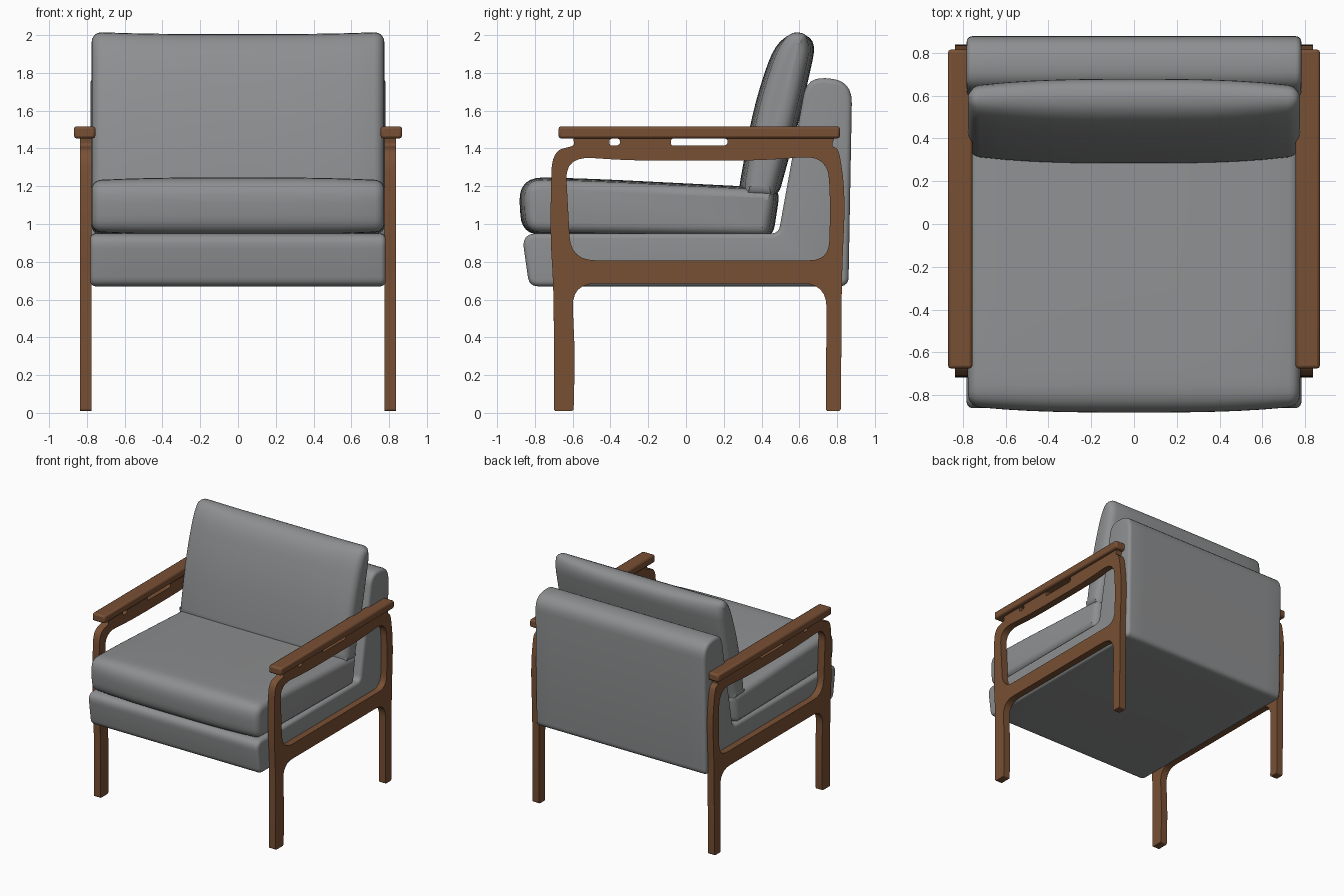
import bpy, bmesh
from mathutils import Vector

cube = bpy.data.objects.get("Cube")
if cube:
    bpy.data.objects.remove(cube, do_unlink=True)


def material(name, rgb):
    m = bpy.data.materials.new(name)
    m.use_nodes = True
    m.diffuse_color = (*rgb, 1)
    bsdf = m.node_tree.nodes["Principled BSDF"]
    bsdf.inputs["Base Color"].default_value = (*rgb, 1)
    bsdf.inputs["Roughness"].default_value = 0.7
    return m


fabric = material("grey fabric", (0.27, 0.275, 0.28))
wood = material("walnut wood", (0.19, 0.08, 0.035))


def fillet(corners, steps=6):
    """Round the corners of a closed outline given as (y, z, radius)."""
    out = []
    n = len(corners)
    for i, (y, z, r) in enumerate(corners):
        p = Vector((y, z))
        a = Vector(corners[i - 1][:2]) - p
        b = Vector(corners[(i + 1) % n][:2]) - p
        a = p + a.normalized() * min(r, a.length * 0.48)
        b = p + b.normalized() * min(r, b.length * 0.48)
        for k in range(steps + 1):
            t = k / steps
            out.append(a * (1 - t) ** 2 + p * 2 * t * (1 - t) + b * t * t)
    return out


def finish(name, bm, mat, angle):
    bmesh.ops.recalc_face_normals(bm, faces=bm.faces)
    me = bpy.data.meshes.new(name)
    bm.to_mesh(me)
    bm.free()
    me.materials.append(mat)
    ob = bpy.data.objects.new(name, me)
    bpy.context.collection.objects.link(ob)
    bpy.ops.object.select_all(action="DESELECT")
    ob.select_set(True)
    bpy.context.view_layer.objects.active = ob
    bpy.ops.object.shade_smooth_by_angle(angle=angle)
    return ob


def upholstery(name, corners, half, soft, bulge=(0, 0)):
    """Loft a counter-clockwise side outline across x with soft, crowned ends."""
    pts = fillet(corners)
    n = len(pts)
    normals = []
    for i in range(n):
        d = pts[(i + 1) % n] - pts[i - 1]
        normals.append(Vector((d.y, -d.x)).normalized())
    # stations: quarter-round ends and an even middle
    ends = [(half - soft * (1 - s), soft * (1 - (1 - s * s) ** 0.5))
            for s in (0, 0.35, 0.6, 0.8, 0.94, 1)]
    flat = half - soft
    right = [(flat * k / 6, 0) for k in range(6)] + ends
    stations = [(-x, i) for x, i in right[:0:-1]] + right
    bm = bmesh.new()
    rings = []
    for x, inset in stations:
        u = abs(x / half) ** 3
        rings.append([bm.verts.new((x,
                                    p.x - q.x * (inset + bulge[0] * u),
                                    p.y - q.y * (inset + bulge[1] * u)))
                      for p, q in zip(pts, normals)])
    for r, s in zip(rings, rings[1:]):
        for i in range(n):
            j = (i + 1) % n
            bm.faces.new((r[i], r[j], s[j], s[i]))
    bm.faces.new(rings[0])
    bm.faces.new(rings[-1])
    return finish(name, bm, fabric, 0.7)


# Upholstered base and backrest in one L-shaped body
upholstery("base_and_back", [
    (-0.83, 0.67, 0.05), (0.86, 0.67, 0.05), (0.88, 1.76, 0.12),
    (0.64, 1.78, 0.10), (0.49, 0.95, 0.04), (-0.87, 0.95, 0.08)],
    0.782, 0.028)

# Loose seat cushion
upholstery("seat_cushion", [
    (-0.87, 0.945, 0.10), (0.46, 0.925, 0.07), (0.50, 1.19, 0.07),
    (0.30, 1.20, 0.10), (-0.50, 1.24, 0.20), (-0.89, 1.25, 0.14)],
    0.775, 0.05, (0.03, 0.015))

# Loose back cushion
upholstery("back_cushion", [
    (0.275, 1.16, 0.06), (0.49, 1.15, 0.05), (0.60, 1.55, 0.15),
    (0.70, 2.00, 0.13), (0.49, 2.01, 0.17), (0.36, 1.64, 0.20)],
    0.775, 0.055, (0.035, -0.012))


def bevelled(ob, width):
    mod = ob.modifiers.new("soft edges", "BEVEL")
    mod.width = width
    mod.segments = 2
    mod.limit_method = "ANGLE"
    mod.angle_limit = 0.9


# Side frame outline: two legs, seat rail and upper rail
outline = [
    (-0.70, 0.01, 0.015), (-0.595, 0.01, 0.015), (-0.588, 0.30, 0.1),
    (-0.605, 0.685, 0.13), (0.745, 0.685, 0.13), (0.74, 0.01, 0.015),
    (0.82, 0.01, 0.015), (0.825, 0.75, 0.2), (0.845, 1.15, 0.2),
    (0.81, 1.40, 0.08), (0.77, 1.41, 0.02), (0.79, 1.47, 0.005),
    (-0.60, 1.47, 0.005), (-0.59, 1.415, 0.02), (-0.71, 1.385, 0.11),
    (-0.72, 0.95, 0.2), (-0.70, 0.65, 0.2)]
opening = [
    (-0.61, 0.808, 0.13), (0.755, 0.808, 0.10), (0.765, 1.10, 0.2),
    (0.75, 1.365, 0.14), (0.40, 1.335, 0.2), (-0.30, 1.335, 0.2),
    (-0.64, 1.36, 0.15), (-0.625, 1.10, 0.2)]


def slot(y0, y1):
    return [(y0, 1.415, 0.015), (y1, 1.415, 0.03),
            (y1, 1.452, 0.015), (y0, 1.452, 0.015)]


def side_frame(name, x):
    cu = bpy.data.curves.new(name + "_profile", "CURVE")
    cu.dimensions = "2D"
    cu.fill_mode = "BOTH"
    cu.extrude = 0.03
    for loop in (outline, opening, slot(-0.405, -0.35), slot(-0.08, 0.22)):
        pts = fillet(loop)
        sp = cu.splines.new("POLY")
        sp.points.add(len(pts) - 1)
        for point, p in zip(sp.points, pts):
            point.co = (p.x, p.y, 0, 1)
        sp.use_cyclic_u = True
    helper = bpy.data.objects.new(name + "_profile", cu)
    bpy.context.collection.objects.link(helper)
    bpy.context.view_layer.update()
    me = bpy.data.meshes.new_from_object(
        helper.evaluated_get(bpy.context.evaluated_depsgraph_get()))
    bpy.data.objects.remove(helper, do_unlink=True)
    bm = bmesh.new()
    bm.from_mesh(me)
    bpy.data.meshes.remove(me)
    bmesh.ops.remove_doubles(bm, verts=bm.verts, dist=0.0005)
    for v in bm.verts:
        y, z, depth = v.co
        v.co = (x + depth, y, z)
    bevelled(finish(name, bm, wood, 0.7), 0.01)


def armrest(name, x):
    bm = bmesh.new()
    bmesh.ops.create_cube(bm, size=1)
    for v in bm.verts:
        v.co = (x + v.co.x * 0.114, 0.07 + v.co.y * 1.49, 1.485 + v.co.z * 0.064)
    bevelled(finish(name, bm, wood, 0.7), 0.014)


for side, s in (("left", 1), ("right", -1)):
    side_frame(side + "_side_frame", s * 0.806)
    armrest(side + "_armrest", s * 0.812)
